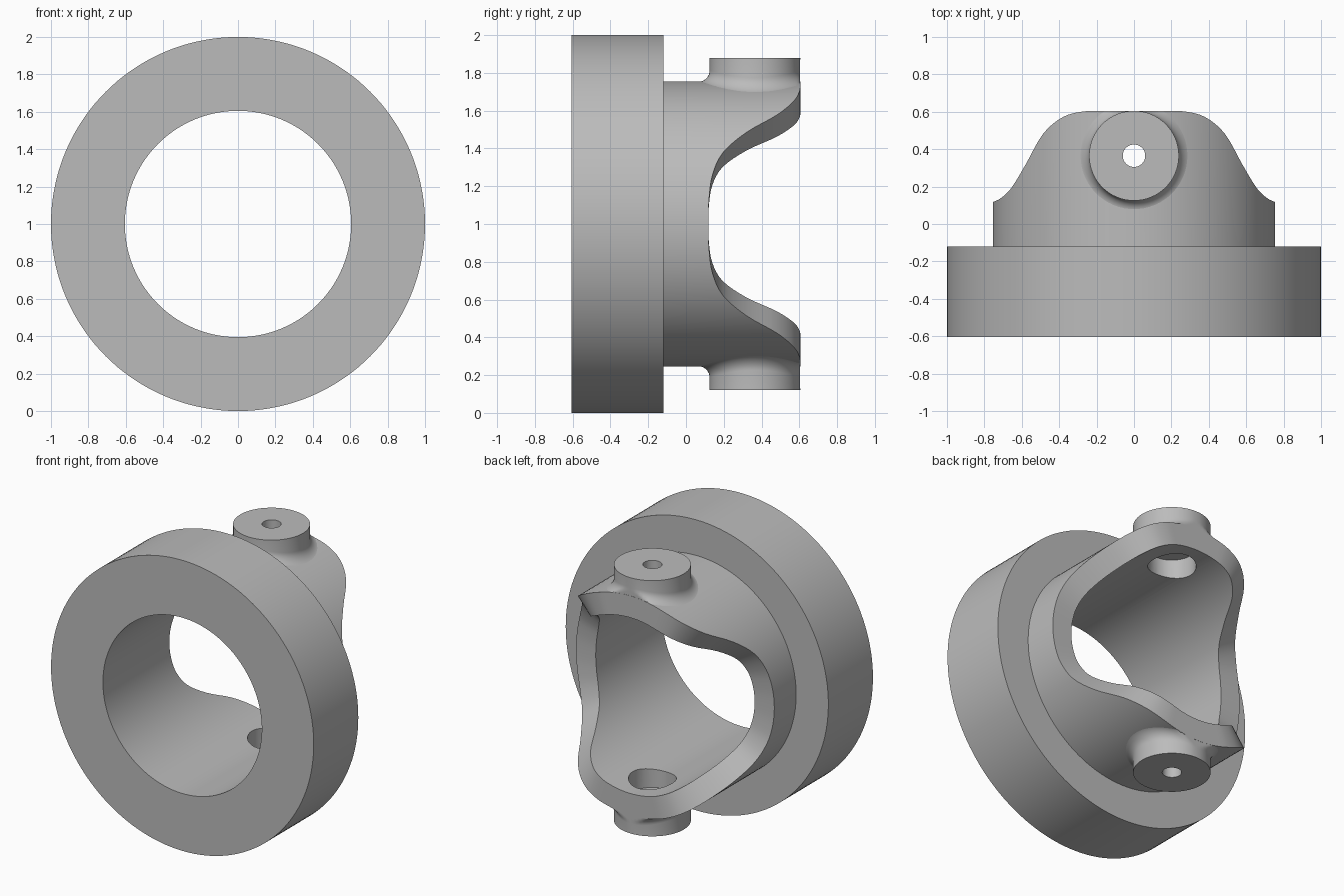
import bpy, bmesh, math

cube = bpy.data.objects.get("Cube")
if cube:
    bpy.data.objects.remove(cube, do_unlink=True)

BORE, SLEEVE, FLANGE = 0.605, 0.755, 1.0
BACK, STEP = 0.605, -0.12
BOSS_Y, BOSS_R, BOSS_TOP, FILLET = 0.365, 0.24, 0.88, 0.06

grey = bpy.data.materials.new("plain grey")
grey.use_nodes = True
grey.diffuse_color = (0.5, 0.5, 0.5, 1)
grey.node_tree.nodes["Principled BSDF"].inputs["Base Color"].default_value = (0.5, 0.5, 0.5, 1)

# Sleeve length at every ten degrees from the side to the crown
RIM = [0.118, 0.122, 0.14, 0.195, 0.32, 0.483, 0.573, 0.603, BACK, BACK]


def rim_y(angle):
    """Smoothly interpolated sleeve end, symmetric in all four quadrants."""
    a = math.degrees(math.asin(min(1, abs(math.sin(angle))))) / 10
    i = min(int(a), 8)
    t = a - i
    p0, p1, p2, p3 = (RIM[k] for k in (abs(i - 1), i, i + 1, min(i + 2, 9)))
    y = p1 + 0.5 * t * (p2 - p0 + t * (2 * p0 - 5 * p1 + 4 * p2 - p3
                                       + t * (3 * (p1 - p2) + p3 - p0)))
    return min(y, BACK)


def make_object(name, bm):
    bmesh.ops.recalc_face_normals(bm, faces=bm.faces)
    mesh = bpy.data.meshes.new(name)
    bm.to_mesh(mesh)
    bm.free()
    mesh.materials.append(grey)
    obj = bpy.data.objects.new(name, mesh)
    bpy.context.collection.objects.link(obj)
    return obj


def bridge(bm, loops, wrap):
    """Quads between successive closed loops of points."""
    rows = [[bm.verts.new(p) for p in loop] for loop in loops]
    pairs = list(zip(rows, rows[1:])) + ([(rows[-1], rows[0])] if wrap else [])
    for a, b in pairs:
        for j in range(len(a)):
            k = (j + 1) % len(a)
            bm.faces.new((a[j], a[k], b[k], b[j]))
    return rows


def circle(radius, z, n=64):
    return [(radius * math.cos(math.tau * i / n),
             BOSS_Y + radius * math.sin(math.tau * i / n), z) for i in range(n)]


# Flange and scalloped sleeve in one swept section
def section(angle):
    end = rim_y(angle)
    profile = [(BORE, -BACK), (FLANGE, -BACK), (FLANGE, STEP),
               (SLEEVE, STEP), (SLEEVE, end), (BORE, end)]
    return [(r * math.cos(angle), y, 1 + r * math.sin(angle)) for r, y in profile]


bm = bmesh.new()
bridge(bm, [section(math.tau * i / 144) for i in range(144)], True)
body = make_object("flanged_sleeve", bm)


# Round boss with a fillet that follows the curved sleeve
def fillet_ring(t, sink=0.0):
    ring = []
    for x, y, _ in circle(BOSS_R + FILLET * (1 - math.sin(t)), 0):
        crown = math.sqrt(SLEEVE ** 2 - x * x)
        limit = rim_y(math.atan2(crown, x)) - 0.001
        ring.append((x, min(y, limit), crown + FILLET * (1 - math.cos(t)) - sink))
    return ring


def make_boss(name, side):
    loops = [fillet_ring(0, 0.05)]
    loops += [fillet_ring(math.pi / 2 * i / 8, 0.002) for i in range(9)]
    loops.append(circle(BOSS_R, BOSS_TOP))
    loops = [[(x, y, 1 + side * z) for x, y, z in loop] for loop in loops]
    bm = bmesh.new()
    rows = bridge(bm, loops, False)
    bm.faces.new(rows[-1])
    centre = bm.verts.new((0, BOSS_Y, 1 + side * 0.66))
    for a, b in zip(rows[0], rows[0][1:] + rows[0][:1]):
        bm.faces.new((a, b, centre))
    return make_object(name, bm)


parts = [body, make_boss("upper_boss", 1), make_boss("lower_boss", -1)]

# Stepped drill: wide pockets from inside, narrow holes through the bosses
bm = bmesh.new()
rows = bridge(bm, [circle(r, 1 + z, 48) for r, z in
                   [(0.06, -1.2), (0.06, -0.725), (0.15, -0.725),
                    (0.15, 0.725), (0.06, 0.725), (0.06, 1.2)]], False)
bm.faces.new(rows[0])
bm.faces.new(rows[-1])
drill = make_object("drill_cutter", bm)
drill.hide_render = True

for part in parts:
    bpy.ops.object.select_all(action="DESELECT")
    part.select_set(True)
    bpy.context.view_layer.objects.active = part
    cut = part.modifiers.new("pin_hole", "BOOLEAN")
    cut.operation = "DIFFERENCE"
    cut.solver = "EXACT"
    cut.object = drill
    bpy.ops.object.modifier_apply(modifier=cut.name)
    bpy.ops.object.shade_smooth_by_angle(angle=math.radians(35))

bpy.data.objects.remove(drill, do_unlink=True)
